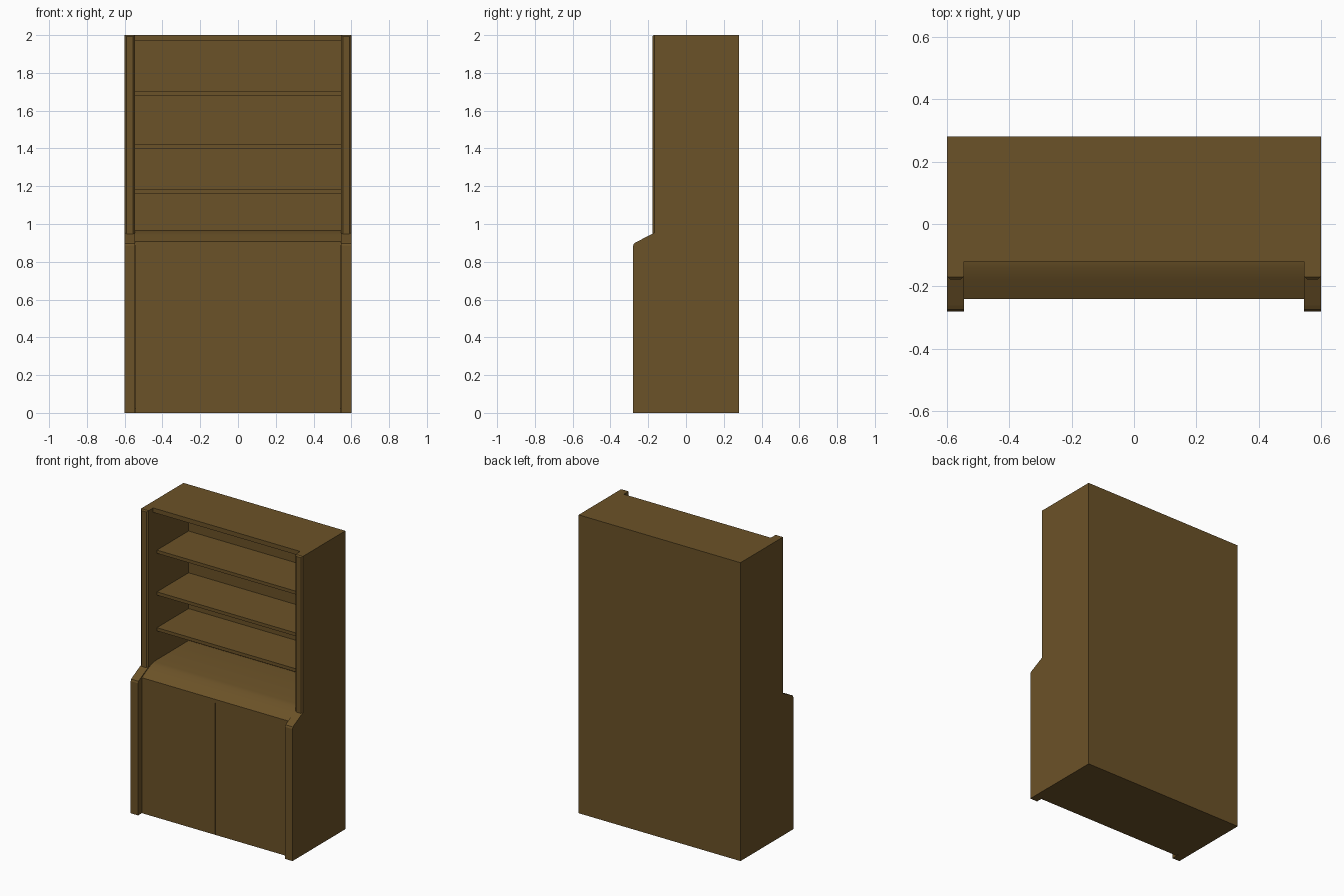
import bpy, bmesh, math

if "Cube" in bpy.data.objects:
    bpy.data.objects.remove(bpy.data.objects["Cube"])

wood = bpy.data.materials.new("dark_oak")
wood.diffuse_color = (0.148, 0.085, 0.021, 1)
wood.use_nodes = True
wood.node_tree.nodes["Principled BSDF"].inputs["Base Color"].default_value = wood.diffuse_color


def prism(name, pts, axis, lo, hi):
    """Extrude a closed 2D outline along x (points are y,z) or z (points are x,y)."""
    place = (lambda p, d: (d, p[0], p[1])) if axis == "x" else (lambda p, d: (p[0], p[1], d))
    bm = bmesh.new()
    a = [bm.verts.new(place(p, lo)) for p in pts]
    b = [bm.verts.new(place(p, hi)) for p in pts]
    bm.faces.new(a)
    bm.faces.new(b)
    n = len(pts)
    for i in range(n):
        bm.faces.new((a[i], a[(i + 1) % n], b[(i + 1) % n], b[i]))
    bmesh.ops.recalc_face_normals(bm, faces=bm.faces)
    me = bpy.data.meshes.new(name)
    bm.to_mesh(me)
    bm.free()
    me.materials.append(wood)
    ob = bpy.data.objects.new(name, me)
    bpy.context.collection.objects.link(ob)
    return ob


def board(name, x0, x1, y0, y1, z0, z1):
    return prism(name, [(x0, y0), (x1, y0), (x1, y1), (x0, y1)], "z", z0, z1)


W, IN, BACK = 0.6, 0.545, 0.28

# Side panels: deep lower part with a sloped shoulder, shallower upper part with chamfered front
lower = [(BACK, 0), (-0.28, 0), (-0.28, 0.885), (-0.275, 0.897), (-0.262, 0.905),
         (-0.145, 0.965), (BACK, 0.965)]
for side, s in (("left", -1), ("right", 1)):
    prism(side + "_lower_side", lower, "x", s * IN, s * W)
    c = 0.01
    outline = [(s * W, BACK), (s * W, -0.178 + c), (s * (W - c), -0.178),
               (s * (IN + c), -0.178), (s * IN, -0.178 + c), (s * IN, BACK)]
    upper = prism(side + "_upper_side", outline, "z", 0.94, 2.0)
    # chamfer the top front edge
    bev = [e for e in upper.data.edges
           if all(upper.data.vertices[v].co.z > 1.99 and
                  upper.data.vertices[v].co.y < -0.177 for v in e.vertices)]
    bm = bmesh.new()
    bm.from_mesh(upper.data)
    bm.edges.ensure_lookup_table()
    bmesh.ops.bevel(bm, geom=[bm.edges[e.index] for e in bev], offset=0.008,
                    segments=1, affect='EDGES')
    bm.to_mesh(upper.data)
    bm.free()

# Back, top and bottom
board("back_panel", -IN, IN, 0.255, BACK, 0, 2.0)
board("top_board", -IN, IN, -0.12, 0.255, 1.97, 2.0)
board("bottom_board", -IN, IN, -0.22, 0.255, 0, 0.025)

# Counter with a sloping front that eases into the flat
counter = prism("counter", [(-0.24, 0.908), (-0.18, 0.941), (-0.14, 0.96), (-0.11, 0.967),
                            (0.255, 0.968), (0.255, 0.935), (-0.1, 0.935), (-0.14, 0.93),
                            (-0.22, 0.885), (-0.24, 0.885)], "x", -IN, IN)
bpy.context.view_layer.objects.active = counter
counter.select_set(True)
bpy.ops.object.shade_smooth_by_angle(angle=math.radians(35))

# Shelves
for i, z in enumerate((1.16, 1.40, 1.68)):
    board("shelf_%d" % (i + 1), -IN, IN, -0.08, 0.255, z, z + 0.022)

# Cupboard doors with a fine gap between them
gap = 0.002
board("left_door", -IN + gap, -gap / 2, -0.24, -0.22, 0, 0.905)
board("right_door", gap / 2, IN - gap, -0.24, -0.22, 0, 0.905)
